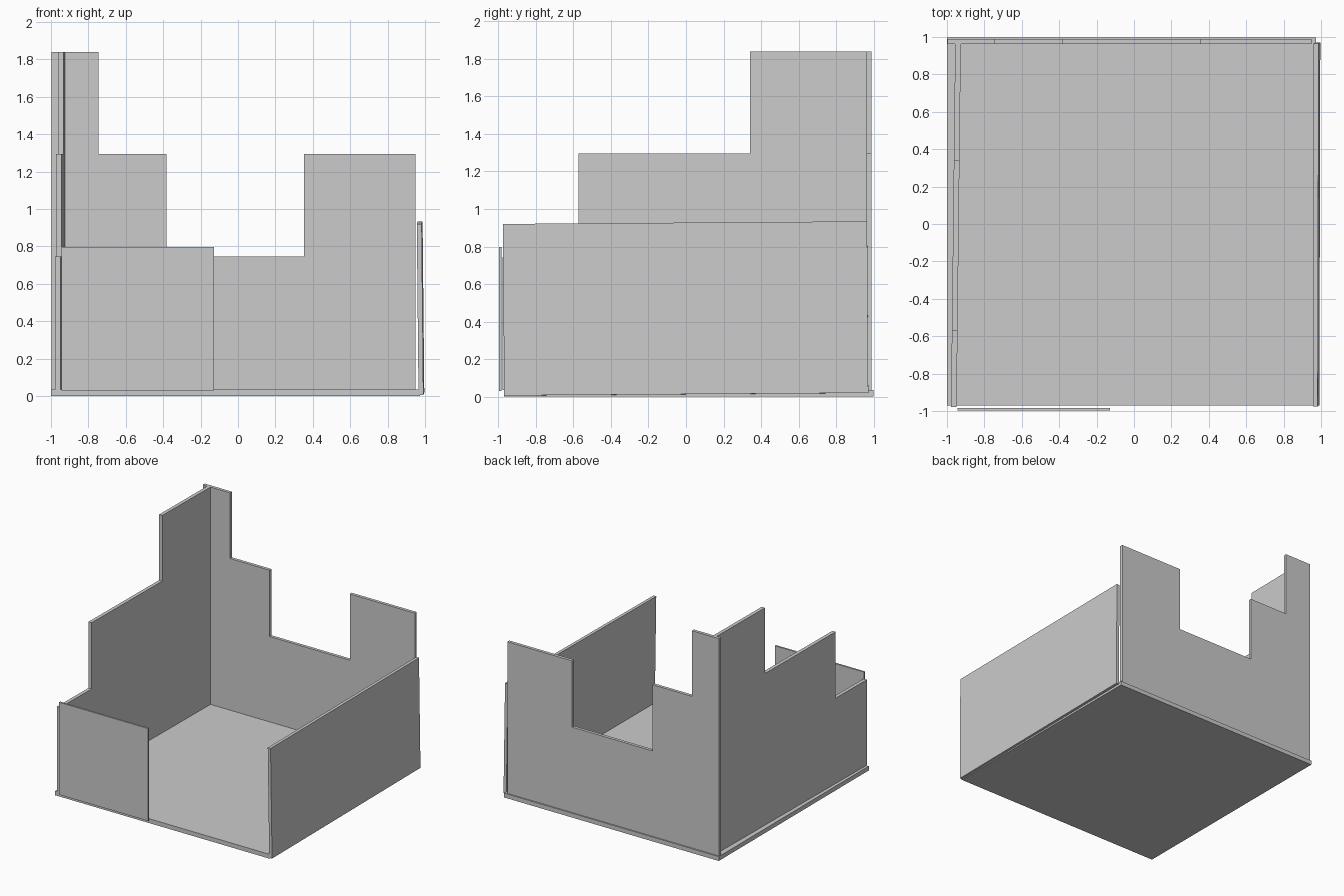
import bpy, bmesh
from mathutils import Matrix, Vector

if "Cube" in bpy.data.objects:
    bpy.data.objects.remove(bpy.data.objects["Cube"])


def slab(name, outline, axis_a, axis_b, thickness, loc=(0, 0, 0), rot=(0, 0, 0)):
    """Extrude a 2D outline (in the axis_a/axis_b plane), centred on its plane."""
    a, b = Vector(axis_a), Vector(axis_b)
    n = a.cross(b)
    bm = bmesh.new()
    face = bm.faces.new([bm.verts.new(a * u + b * v - n * thickness / 2) for u, v in outline])
    ext = bmesh.ops.extrude_face_region(bm, geom=[face])
    new = [g for g in ext["geom"] if isinstance(g, bmesh.types.BMVert)]
    bmesh.ops.translate(bm, verts=new, vec=n * thickness)
    bmesh.ops.recalc_face_normals(bm, faces=bm.faces)
    mesh = bpy.data.meshes.new(name)
    bm.to_mesh(mesh)
    bm.free()
    ob = bpy.data.objects.new(name, mesh)
    ob.location, ob.rotation_euler = loc, rot
    bpy.context.collection.objects.link(ob)
    return ob


def rect(a0, a1, b0, b1):
    return [(a0, b0), (a1, b0), (a1, b1), (a0, b1)]


X, Y, Z = (1, 0, 0), (0, 1, 0), (0, 0, 1)

# Base plate
slab("floor", rect(-1, 0.972, -0.97, 0.998), X, Y, 0.036, (0, 0, 0.018))

# Back wall with stepped top and a low opening
slab("back_wall", [(-0.997, 0.036), (0.95, 0.036), (0.95, 1.295), (0.353, 1.295),
                   (0.353, 0.745), (-0.383, 0.745), (-0.383, 1.295),
                   (-0.747, 1.295), (-0.747, 1.84), (-0.997, 1.84)],
     X, Z, 0.026, (0, 0.975, 0))

# Left wall, stepping down to the front, turned slightly outward (local y = 0 at the back)
slab("left_wall", [(-1.94, 0.036), (0, 0.036), (0, 1.84), (-0.622, 1.84),
                   (-0.622, 1.295), (-1.535, 1.295), (-1.535, 0.745), (-1.94, 0.745)],
     Y, Z, 0.03, (-0.941, 0.962, 0), (0, 0, -0.0115))

# Right wall, slightly tilted
slab("right_wall", rect(-0.97, 0.97, -0.457, 0.457), Y, Z, 0.026,
     (0.976, -0.002, 0.47), (0.0072, -0.010, -0.0026))

# Short front panel
slab("front_panel", rect(-0.945, -0.128, 0.03, 0.797), X, Z, 0.015, (0, -0.99, 0))
